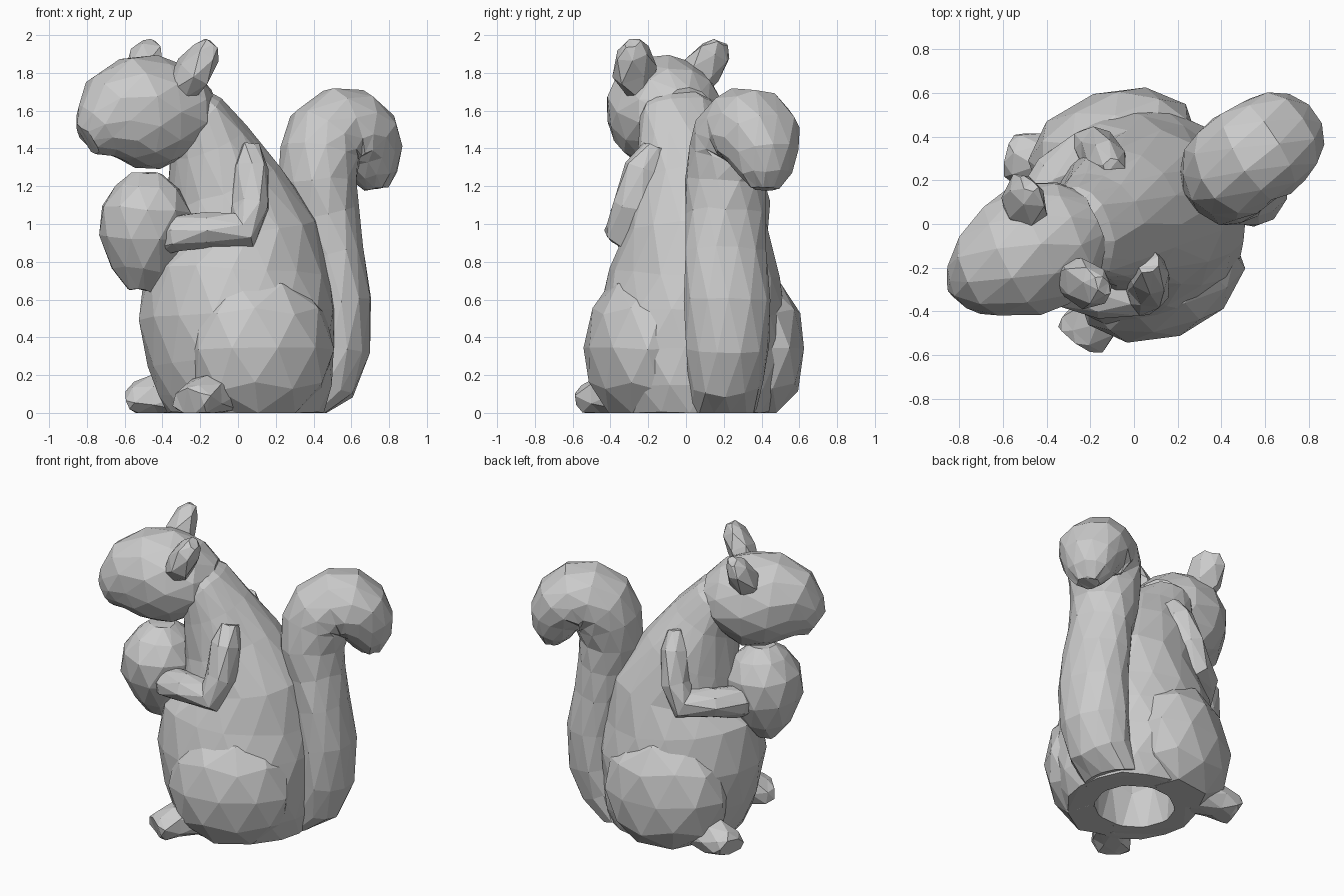
import bpy, bmesh, math, random
from mathutils import Vector, Matrix

random.seed(4)
cube = bpy.data.objects.get("Cube")
if cube:
    bpy.data.objects.remove(cube, do_unlink=True)

BODY_SIDE = Vector((0.34, -0.94, 0))   # sideways direction of the body
HEAD_SIDE = Vector((0.42, -0.91, 0))   # the head is turned a little further
EAR_SIDE = Vector((0.59, -0.81, 0))


def finish(name, bm, jitter=0.008):
    """Roughen, flatten onto the ground and make a flat-shaded object."""
    for v in bm.verts:
        v.co += Vector([random.uniform(-jitter, jitter) for _ in range(3)])
        v.co.z = max(v.co.z, 0)
    bmesh.ops.triangulate(bm, faces=bm.faces[:])
    bmesh.ops.recalc_face_normals(bm, faces=bm.faces[:])
    mesh = bpy.data.meshes.new(name)
    bm.to_mesh(mesh)
    bm.free()
    obj = bpy.data.objects.new(name, mesh)
    bpy.context.collection.objects.link(obj)
    return obj


def tube(name, sections, side, n=10):
    """Loft rings along a path; section = x, y, z, side radius, other radius."""
    bm = bmesh.new()
    path = [Vector(s[:3]) for s in sections]
    rings = []
    for i, (p, s) in enumerate(zip(path, sections)):
        along = (path[min(i + 1, len(path) - 1)] - path[max(i - 1, 0)]).normalized()
        u = (side - along * side.dot(along)).normalized()
        w = along.cross(u)
        ring = []
        for k in range(n):
            a = math.tau * (k + 0.5 * (i % 2)) / n
            offset = u * s[3] * math.cos(a) + w * s[4] * math.sin(a)
            ring.append(bm.verts.new(p + offset * 1.03))
        rings.append(ring)
    for i in range(len(rings) - 1):
        low, high = rings[i], rings[i + 1]
        for k in range(n):
            j = (k + 1) % n
            if i % 2 == 0:
                bm.faces.new((low[k], low[j], high[k]))
                bm.faces.new((low[j], high[j], high[k]))
            else:
                bm.faces.new((low[k], low[j], high[j]))
                bm.faces.new((low[k], high[j], high[k]))
    bm.faces.new(rings[0][::-1])
    bm.faces.new(rings[-1])
    return finish(name, bm)


def blob(name, centre, radii, side, jitter=0.008):
    """Faceted ellipsoid; radii run forward, sideways and up."""
    bm = bmesh.new()
    yaw = math.atan2(side.y, side.x) + math.pi / 2
    place = (Matrix.Translation(centre) @ Matrix.Rotation(yaw, 4, "Z")
             @ Matrix.Diagonal((*radii, 1)))
    bmesh.ops.create_icosphere(bm, subdivisions=2, radius=1.03, matrix=place)
    return finish(name, bm, jitter)


def mirrored(section, origin, side):
    """Reflect the position of a section across an upright plane."""
    normal = side.normalized()
    p = Vector(section[:3])
    p -= 2 * (p - Vector(origin)).dot(normal) * normal
    return (*p, *section[3:])


# Pear-shaped torso
body = tube("body", [
    (0.04, 0.03, 0.00, 0.39, 0.41),
    (0.04, 0.03, 0.12, 0.45, 0.45),
    (0.02, 0.03, 0.30, 0.50, 0.48),
    (0.00, 0.03, 0.52, 0.48, 0.51),
    (0.00, 0.04, 0.75, 0.43, 0.48),
    (0.02, 0.05, 0.95, 0.37, 0.40),
    (-0.08, 0.03, 1.20, 0.31, 0.30),
    (-0.16, -0.01, 1.43, 0.25, 0.21),
    (-0.24, -0.04, 1.58, 0.21, 0.16),
    (-0.33, -0.08, 1.70, 0.12, 0.09)], BODY_SIDE, 16)

# Bushy tail with a curled tip
tail = tube("tail", [
    (0.36, 0.20, 0.00, 0.17, 0.12),
    (0.45, 0.21, 0.16, 0.20, 0.17),
    (0.51, 0.22, 0.35, 0.22, 0.18),
    (0.52, 0.22, 0.60, 0.23, 0.18),
    (0.49, 0.21, 0.85, 0.22, 0.17),
    (0.45, 0.21, 1.05, 0.21, 0.18),
    (0.42, 0.21, 1.22, 0.21, 0.20),
    (0.43, 0.24, 1.37, 0.22, 0.21),
    (0.46, 0.265, 1.45, 0.23, 0.22),
    (0.53, 0.31, 1.50, 0.23, 0.22),
    (0.60, 0.35, 1.495, 0.23, 0.22),
    (0.66, 0.385, 1.45, 0.22, 0.20),
    (0.70, 0.41, 1.36, 0.19, 0.17),
    (0.72, 0.42, 1.26, 0.14, 0.12),
    (0.73, 0.42, 1.19, 0.07, 0.06)], BODY_SIDE, 12)

# Head narrowing into the snout
tube("head", [
    (-0.17, 0.01, 1.60, 0.14, 0.12),
    (-0.26, -0.03, 1.60, 0.24, 0.22),
    (-0.42, -0.09, 1.59, 0.29, 0.29),
    (-0.55, -0.16, 1.59, 0.28, 0.29),
    (-0.67, -0.22, 1.55, 0.22, 0.24),
    (-0.75, -0.26, 1.49, 0.15, 0.16),
    (-0.80, -0.28, 1.45, 0.08, 0.09)], HEAD_SIDE, 12)

# Nut held against the chest
tube("nut", [
    (-0.52, -0.14, 0.65, 0.06, 0.06),
    (-0.51, -0.14, 0.76, 0.16, 0.16),
    (-0.50, -0.14, 0.92, 0.24, 0.23),
    (-0.49, -0.14, 1.08, 0.25, 0.23),
    (-0.48, -0.14, 1.20, 0.18, 0.17),
    (-0.48, -0.14, 1.27, 0.08, 0.08)], BODY_SIDE, 10)

# Limbs and ears, each built once and reflected
arm = [
    (0.06, -0.17, 1.41, 0.06, 0.05),
    (0.06, -0.21, 1.29, 0.12, 0.09),
    (0.06, -0.27, 1.09, 0.13, 0.10),
    (0.02, -0.31, 0.97, 0.12, 0.11),
    (-0.16, -0.32, 0.97, 0.11, 0.09),
    (-0.32, -0.28, 0.95, 0.10, 0.10),
    (-0.44, -0.20, 0.90, 0.07, 0.07)]
foot = [
    (-0.06, -0.30, 0.10, 0.11, 0.11),
    (-0.17, -0.43, 0.09, 0.12, 0.11),
    (-0.24, -0.50, 0.07, 0.12, 0.09),
    (-0.26, -0.53, 0.06, 0.10, 0.07)]
ear = [
    (-0.31, -0.24, 1.70, 0.08, 0.08),
    (-0.24, -0.27, 1.81, 0.12, 0.09),
    (-0.17, -0.28, 1.91, 0.10, 0.07),
    (-0.14, -0.28, 1.96, 0.05, 0.03)]
thigh = (0.12, -0.26, 0.34)
BODY_MID, HEAD_MID = (0, 0.04, 0), (-0.36, -0.085, 0)

hollowed = [body, tail]
for label, flip in (("right", False), ("left", True)):
    for part, shape, mid, side, n in (
            ("arm", arm, BODY_MID, BODY_SIDE, 8),
            ("foot", foot, BODY_MID, BODY_SIDE, 7),
            ("ear", ear, HEAD_MID, EAR_SIDE, 6)):
        points = [mirrored(s, mid, side) if flip else s for s in shape]
        tube(f"{label}_{part}", points, side, n)
    centre = mirrored(thigh, BODY_MID, BODY_SIDE) if flip else thigh
    hollowed.append(blob(f"{label}_thigh", centre, (0.39, 0.26, 0.40), BODY_SIDE))

# Open hollow in the underside
cutter = blob("base_hollow", (0.03, 0.04, 0), (0.27, 0.25, 0.5), BODY_SIDE, 0)
for v in cutter.data.vertices:
    if v.co.z < 0.001:
        v.co.z = -0.1
cutter.hide_render = True
for obj in hollowed:
    cut = obj.modifiers.new("hollow", "BOOLEAN")
    cut.operation = "DIFFERENCE"
    cut.solver = "EXACT"
    cut.object = cutter
    bpy.context.view_layer.objects.active = obj
    bpy.ops.object.modifier_apply(modifier=cut.name)
bpy.data.objects.remove(cutter, do_unlink=True)
